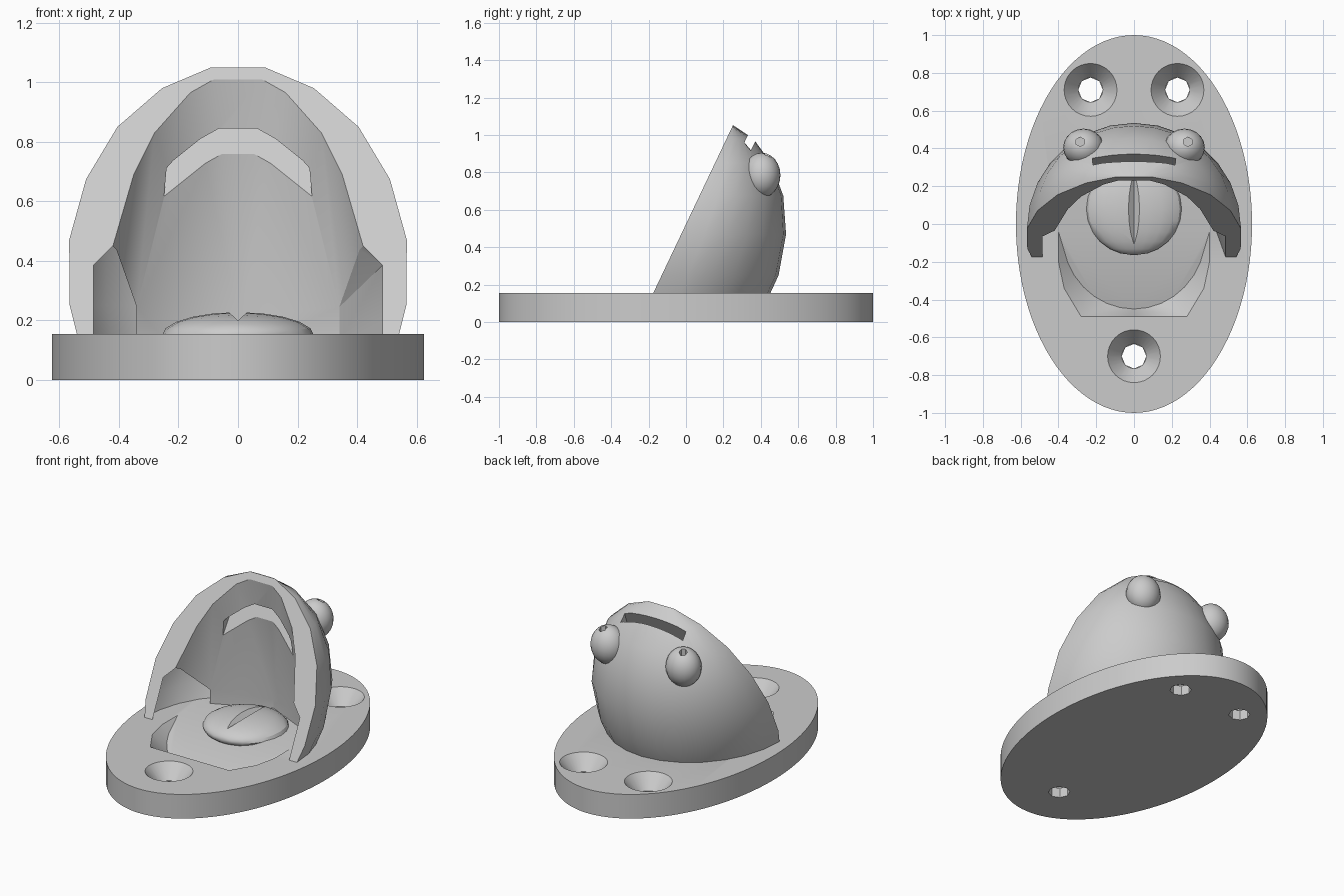
import bpy, bmesh
from math import sin, cos, pi, radians
from mathutils import Vector, Matrix

if "Cube" in bpy.data.objects:
    bpy.data.objects.remove(bpy.data.objects["Cube"])

grey = bpy.data.materials.new("plain grey")
grey.use_nodes = True
grey.diffuse_color = (0.6, 0.6, 0.6, 1)
grey.node_tree.nodes["Principled BSDF"].inputs["Base Color"].default_value = (0.6, 0.6, 0.6, 1)


def finish(bm, name):
    bmesh.ops.recalc_face_normals(bm, faces=bm.faces)
    me = bpy.data.meshes.new(name)
    bm.to_mesh(me)
    bm.free()
    ob = bpy.data.objects.new(name, me)
    bpy.context.collection.objects.link(ob)
    me.materials.append(grey)
    return ob


def hull(name, points):
    bm = bmesh.new()
    for p in points:
        bm.verts.new(p)
    out = bmesh.ops.convex_hull(bm, input=bm.verts)
    loose = [g for g in out["geom_interior"] if isinstance(g, bmesh.types.BMVert)]
    bmesh.ops.delete(bm, geom=loose, context="VERTS")
    return finish(bm, name)


def cone(name, at, r1, r2, depth, sides, scale=(1, 1, 1)):
    bm = bmesh.new()
    m = Matrix.Translation(at) @ Matrix.Diagonal((*scale, 1))
    bmesh.ops.create_cone(bm, cap_ends=True, segments=sides, radius1=r1,
                          radius2=r2, depth=depth, matrix=m)
    return finish(bm, name)


def ball(name, at, radii, turn=0):
    bm = bmesh.new()
    m = Matrix.Translation(at) @ Matrix.Diagonal((*radii, 1)) @ Matrix.Rotation(turn, 4, "X")
    bmesh.ops.create_uvsphere(bm, u_segments=20, v_segments=12, radius=1, matrix=m)
    return finish(bm, name)


def cut(ob, cutters):
    bpy.context.view_layer.objects.active = ob
    for c in cutters:
        mod = ob.modifiers.new("cut", "BOOLEAN")
        mod.operation = "DIFFERENCE"
        mod.solver = "EXACT"
        mod.object = c
        bpy.ops.object.modifier_apply(modifier=mod.name)
        bpy.data.objects.remove(c)


def smooth(ob, angle):
    bpy.ops.object.select_all(action="DESELECT")
    ob.select_set(True)
    bpy.context.view_layer.objects.active = ob
    bpy.ops.object.shade_smooth_by_angle(angle=radians(angle))


def mirrored(points):
    return [(s * x, y, z) for x, y, z in points for s in (1, -1)]


TOP = 0.155


def face_y(z):
    """Depth of the slanted front plane at a height."""
    return -0.175 + (z - TOP) * 0.475


# Oval base plate with countersunk screw holes
base = cone("base_plate", (0, 0, TOP / 2), 1, 1, TOP, 96, (0.625, 1, 1))
cutters = []
for x, y in ((-0.23, 0.71), (0.23, 0.71), (0, -0.7)):
    cutters.append(cone("hole", (x, y, 0.1), 0.065, 0.065, 0.4, 8))
    cutters.append(cone("countersink", (x, y, 0.11), 0.065, 0.14 + 0.0008, 0.092, 32))

# Sloping pocket in front of the mouth
rim = mirrored([(0.4, -0.04, 0), (0.4, -0.2, 0), (0.37, -0.34, 0), (0.28, -0.49, 0)])
pocket = [(x, y, z) for x, y, _ in rim for z in (TOP, 0.2)]
for i in range(17):
    a = pi * i / 16
    y = -0.05 - 0.4 * sin(a)
    pocket.append((0.38 * cos(a), y, TOP + (y + 0.04) * 0.28))
cutters.append(hull("pocket", pocket))
cut(base, cutters)
smooth(base, 25)

# Head shell: stacked half ellipses behind the slanted plane (height, half width, back)
levels = [(0.13, 0.535, 0.44), (0.25, 0.565, 0.495), (0.47, 0.567, 0.535),
          (0.675, 0.51, 0.52), (0.85, 0.405, 0.455), (0.98, 0.255, 0.36), (1.05, 0.09, 0.255)]
bm = bmesh.new()
rows = []
for z, w, back in levels:
    f = face_y(z)
    rows.append([bm.verts.new((w * cos(pi * i / 14), f + (back - f) * sin(pi * i / 14), z))
                 for i in range(15)])
for lo, hi in zip(rows, rows[1:]):
    for i in range(14):
        bm.faces.new((lo[i], lo[i + 1], hi[i + 1], hi[i]))
bm.faces.new(rows[0])
bm.faces.new(rows[-1])
bm.faces.new([r[0] for r in rows] + [r[-1] for r in reversed(rows)])
head = finish(bm, "head_shell")

# Mouth cavity: faceted throat with a wider step at the cheeks
throat = mirrored([(0.34, 0.2, 0.1), (0.34, 0.2, 0.245), (0.15, 0.2, 0.62)])
throat += [(0, 0.36, 0.1), (0, 0.36, 0.21), (0, 0.215, 0.61)]


def opening(profile):
    pts = []
    for x, z in profile:
        for d in (0, 0.1):
            pts.append((x, face_y(z) - 0.903 * d, z + 0.43 * d))
    return mirrored(pts)


upper = [(0.42, 0.08), (0.42, 0.45), (0.35, 0.69), (0.28, 0.83), (0.16, 0.965), (0.08, 1.01)]
cheeks = [(0.485, 0.05), (0.485, 0.385), (0.42, 0.45)]
cavity = [hull("throat", opening(upper) + throat), hull("cheeks", opening(cheeks) + throat)]

# Strap slot running through the forehead
slot = [(x, face_y(z) + d, z) for x, z in ((0.25, 0.6), (0.2, 1.15)) for d in (0.105, 0.16)]
cut(head, cavity + [hull("slot", mirrored(slot))])
smooth(head, 22)

# Bulging eyes with small six-sided pupils
for side, name in ((1, "left_eye"), (-1, "right_eye")):
    eye = ball(name, (side * 0.267, 0.405, 0.785), (0.108, 0.1, 0.12))
    cut(eye, [cone("pupil", (side * 0.285, 0.435, 0.9), 0.025, 0.025, 0.1, 6)])
    smooth(eye, 35)

# Flattened tongue with a tapering V groove
tongue = ball("tongue", (0, 0.08, 0.15), (0.255, 0.245, 0.078), pi / 2)
groove = mirrored([(0.055, 0.32, 0.25), (0.055, -0.08, 0.25), (0.015, -0.14, 0.25)])
groove += [(0, 0.32, 0.2), (0, -0.08, 0.2), (0, -0.14, 0.2)]
cut(tongue, [hull("groove", groove)])
smooth(tongue, 30)
